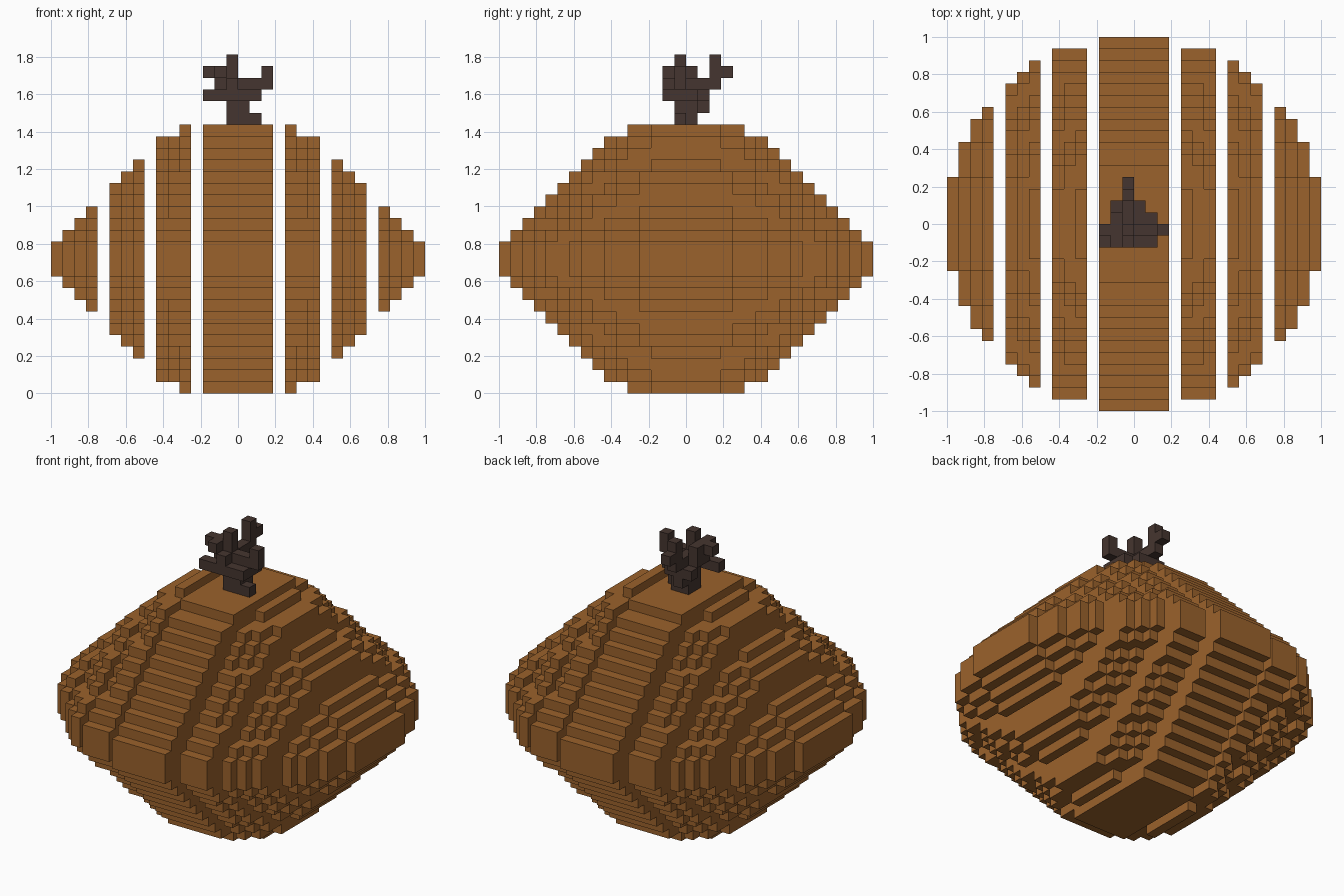
import bpy, bmesh
from mathutils import Vector

cube = bpy.data.objects.get("Cube")
if cube:
    bpy.data.objects.remove(cube, do_unlink=True)

V = 0.0625          # size of one block
MID = 11            # block layer at the widest point of the body


def material(name, rgb):
    m = bpy.data.materials.new(name)
    m.diffuse_color = (*rgb, 1)
    m.use_nodes = True
    bsdf = m.node_tree.nodes["Principled BSDF"]
    bsdf.inputs["Base Color"].default_value = (*rgb, 1)
    bsdf.inputs["Roughness"].default_value = 0.9
    return m


ORANGE = material("pumpkin_brown_orange", (0.328, 0.122, 0.025))
BARK = material("dark_stem_brown", (0.060, 0.036, 0.029))

AXES = [Vector((1, 0, 0)), Vector((0, 1, 0)), Vector((0, 0, 1))]


def block_shell(name, cells, mat):
    """Outer skin of a set of unit blocks, with coplanar faces joined."""
    bm = bmesh.new()
    verts = {}

    def vert(p):
        key = tuple(round(c) for c in p)
        if key not in verts:
            verts[key] = bm.verts.new(Vector(key) * V)
        return verts[key]

    for c in cells:
        for a in range(3):
            u, w = AXES[(a + 1) % 3], AXES[(a + 2) % 3]
            for s in (0, 1):
                step = AXES[a] * (1 if s else -1)
                if tuple(int(round(q)) for q in Vector(c) + step) in cells:
                    continue
                o = Vector(c) + AXES[a] * s
                ring = [o, o + u, o + u + w, o + w]
                if not s:
                    ring.reverse()
                bm.faces.new([vert(p) for p in ring])
    bmesh.ops.dissolve_limit(bm, angle_limit=0.01, verts=bm.verts[:], edges=bm.edges[:])
    bmesh.ops.triangulate(bm, faces=[f for f in bm.faces if len(f.verts) > 4])
    me = bpy.data.meshes.new(name)
    bm.to_mesh(me)
    bm.free()
    me.materials.append(mat)
    ob = bpy.data.objects.new(name, me)
    bpy.context.collection.objects.link(ob)
    return ob


def layer_radius(k):
    """Radius in blocks of the round layer k: widest in the middle, tapering evenly."""
    d = abs(k - MID)
    if d <= 1:
        return 16.05
    return 5.2 if d == 11 else 17.15 - d


# Body ribs: vertical slabs of the stacked discs, one block of air between them
RIBS = {
    "rib_right_outer": (-16, -13), "rib_right_middle": (-11, -9), "rib_right_inner": (-7, -5),
    "rib_centre": (-3, 2),
    "rib_left_inner": (4, 6), "rib_left_middle": (8, 10), "rib_left_outer": (12, 15),
}
for name, (x0, x1) in RIBS.items():
    cells = {(i, j, k)
             for i in range(x0, x1 + 1) for j in range(-16, 16) for k in range(2 * MID + 1)
             if (i + 0.5) ** 2 + (j + 0.5) ** 2 <= layer_radius(k) ** 2}
    block_shell(name, cells, ORANGE)

# Gnarled stem: runs of blocks (first x, last x, first y, last y) for each layer
STEM = {
    23: [(-1, 0, -1, 0), (1, 1, -1, -1)],
    24: [(-1, 0, -1, 0), (-1, -1, 1, 1)],
    25: [(-3, 1, -2, -2), (-1, 1, -1, 0), (-2, 0, 1, 1)],
    26: [(-2, 2, -1, -1), (-2, -1, 0, 0), (-1, -1, -2, 2)],
    27: [(-3, -1, -1, -1), (-2, -2, -2, 0), (2, 2, -1, -1), (-1, -1, 2, 3)],
    28: [(-1, -1, -1, -1), (-1, -1, 2, 2)],
}
stem = {(i, j, k) for k, runs in STEM.items() for x0, x1, y0, y1 in runs
        for i in range(x0, x1 + 1) for j in range(y0, y1 + 1)}
block_shell("stem", stem, BARK)
